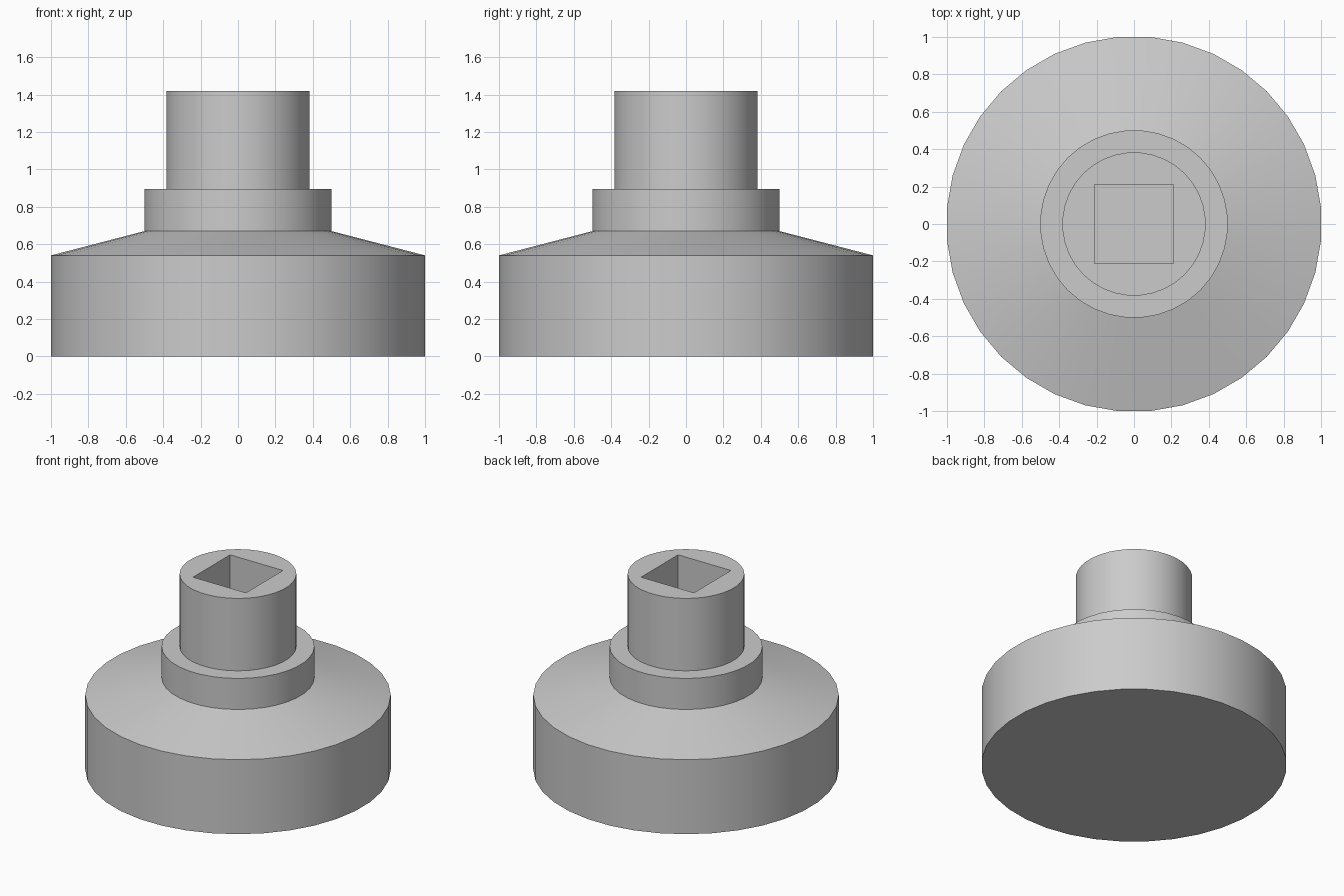
import bpy, bmesh, math

if "Cube" in bpy.data.objects:
    bpy.data.objects.remove(bpy.data.objects["Cube"], do_unlink=True)

SIDES = 36
HOLE_WIDTH = 0.424
HOLE_FLOOR = 0.89
TOP = 1.42

# Single grey material
grey = bpy.data.materials.new("plain grey")
grey.use_nodes = True
colour = (0.6, 0.6, 0.6, 1)
grey.diffuse_color = colour
grey.node_tree.nodes["Principled BSDF"].inputs["Base Color"].default_value = colour

# Stepped body: wide base, sloped shoulder, collar, neck (radius, height)
profile = [(1.0, 0), (1.0, 0.54), (0.5, 0.67), (0.5, 0.895), (0.382, 0.895), (0.382, TOP)]
bm = bmesh.new()
rings = []
for radius, z in profile:
    corner = radius / math.cos(math.pi / SIDES)  # flat sides face the axes
    angles = [(i + 0.5) * math.tau / SIDES for i in range(SIDES)]
    rings.append([bm.verts.new((corner * math.cos(a), corner * math.sin(a), z)) for a in angles])
for low, high in zip(rings, rings[1:]):
    for i in range(SIDES):
        j = (i + 1) % SIDES
        bm.faces.new((low[i], low[j], high[j], high[i]))
bm.faces.new(rings[0][::-1])
bm.faces.new(rings[-1])
mesh = bpy.data.meshes.new("stepped_socket_body")
bm.to_mesh(mesh)
bm.free()
body = bpy.data.objects.new("stepped_socket_body", mesh)
bpy.context.collection.objects.link(body)
mesh.materials.append(grey)

# Square drive socket cut into the neck
height = TOP - HOLE_FLOOR + 0.1
bpy.ops.mesh.primitive_cube_add(size=1, location=(0, 0, HOLE_FLOOR + height / 2))
cutter = bpy.context.object
cutter.name = "square_hole_cutter"
cutter.scale = (HOLE_WIDTH, HOLE_WIDTH, height)
cutter.hide_render = True
cutter.data.materials.append(grey)
cut = body.modifiers.new("square_hole", "BOOLEAN")
cut.operation = "DIFFERENCE"
cut.solver = "EXACT"
cut.object = cutter
bpy.ops.object.select_all(action="DESELECT")
body.select_set(True)
bpy.context.view_layer.objects.active = body
bpy.ops.object.modifier_apply(modifier=cut.name)
bpy.data.objects.remove(cutter, do_unlink=True)

# Round walls smooth, steps and socket crisp
bpy.ops.object.shade_smooth_by_angle(angle=math.radians(12))
